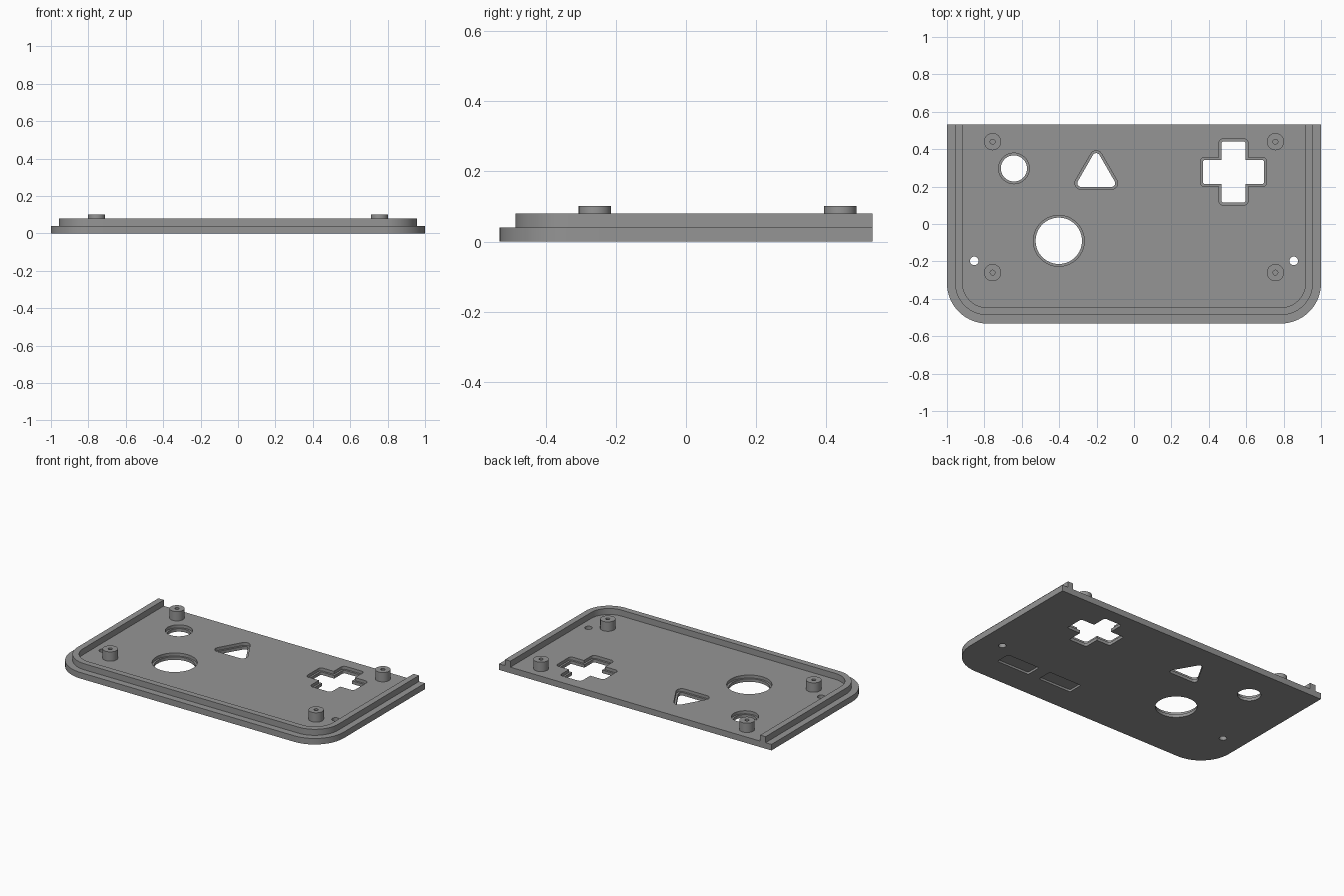
import bpy, bmesh, math
from mathutils import Vector

if "Cube" in bpy.data.objects:
    bpy.data.objects.remove(bpy.data.objects["Cube"])

grey = bpy.data.materials.new("grey plastic")
grey.diffuse_color = (0.3, 0.3, 0.3, 1)
grey.use_nodes = True
grey.node_tree.nodes["Principled BSDF"].inputs["Base Color"].default_value = grey.diffuse_color

FLOOR, RIM_TOP, BOSS_TOP = 0.04, 0.08, 0.102
BACK = 0.532


def finish(name, bm):
    bmesh.ops.recalc_face_normals(bm, faces=bm.faces)
    mesh = bpy.data.meshes.new(name)
    bm.to_mesh(mesh)
    bm.free()
    mesh.materials.append(grey)
    ob = bpy.data.objects.new(name, mesh)
    bpy.context.collection.objects.link(ob)
    return ob


def rounded(points, radii, steps=8):
    """Polygon outline with an arc at each corner that has a radius."""
    out, n = [], len(points)
    for i, r in enumerate(radii):
        p = Vector(points[i])
        if r == 0:
            out.append(p)
            continue
        a = (Vector(points[i - 1]) - p).normalized()
        b = (Vector(points[(i + 1) % n]) - p).normalized()
        half = a.angle(b) / 2
        c = p + (a + b).normalized() * r / math.sin(half)
        t = r / math.tan(half)
        u, v = p + a * t - c, p + b * t - c
        sweep = math.pi - 2 * half
        for k in range(steps + 1):
            f = k / steps
            out.append(c + (u * math.sin((1 - f) * sweep) + v * math.sin(f * sweep)) / math.sin(sweep))
    return out


def circle(x, y, r, n=48):
    return [Vector((x + r * math.cos(2 * math.pi * i / n), y + r * math.sin(2 * math.pi * i / n))) for i in range(n)]


def prism(name, outline, z0, z1):
    bm = bmesh.new()
    face = bm.faces.new([bm.verts.new((p.x, p.y, z0)) for p in outline])
    top = bmesh.ops.extrude_face_region(bm, geom=[face])["geom"]
    bmesh.ops.translate(bm, vec=(0, 0, z1 - z0), verts=[g for g in top if isinstance(g, bmesh.types.BMVert)])
    return finish(name, bm)


def cut(target, outline, z0, z1):
    cutter = prism("cutter", outline, z0, z1)
    cutter.hide_render = True
    mod = target.modifiers.new("cut", "BOOLEAN")
    mod.operation, mod.solver, mod.object = "DIFFERENCE", "EXACT", cutter
    bpy.context.view_layer.objects.active = target
    bpy.ops.object.modifier_apply(modifier=mod.name)
    bpy.data.objects.remove(cutter)


def tray(x, front, r):
    """Outline square at the back and rounded at the front."""
    return rounded([(-x, BACK), (-x, front), (x, front), (x, BACK)], [0, r, r, 0], 14)


def cross(x, y, l, w, r):
    q = [(w, l), (w, w), (l, w), (l, -w), (w, -w), (w, -l), (-w, -l), (-w, -w), (-l, -w), (-l, w), (-w, w), (-w, l)]
    return rounded([(x + a, y + b) for a, b in q], [0 if abs(a) == abs(b) else r for a, b in q], 5)


def triangle(x, y, inradius, r):
    h = math.sqrt(3) * inradius
    return rounded([(x, y + 2 * inradius), (x - h, y - inradius), (x + h, y - inradius)], [r] * 3, 6)


def box(x, y, w, h, r):
    return rounded([(x - w, y - h), (x + w, y - h), (x + w, y + h), (x - w, y + h)], [r] * 4, 4)


# Face plate
plate = prism("face_plate", tray(1.0, -0.532, 0.215), 0, FLOOR)

# Button openings, each with a wider ledge on the inside
openings = [
    (circle(-0.642, 0.297, 0.07), circle(-0.642, 0.297, 0.082)),
    (circle(-0.402, -0.09, 0.124, 64), circle(-0.402, -0.09, 0.136, 64)),
    (triangle(-0.202, 0.265, 0.067, 0.02), triangle(-0.202, 0.265, 0.08, 0.033)),
    (cross(0.532, 0.278, 0.164, 0.065, 0.012), cross(0.532, 0.278, 0.177, 0.078, 0.022)),
]
for through, ledge in openings:
    cut(plate, through, -0.02, 0.06)
    cut(plate, ledge, 0.02, 0.06)

# Small side holes and two shallow pockets underneath
for x in (-0.854, 0.854):
    cut(plate, circle(x, -0.197, 0.023, 24), -0.02, 0.06)
for x in (0.315, 0.638):
    cut(plate, box(x, -0.308, 0.12, 0.05, 0.012), -0.02, 0.014)

# Raised rim, open at the back
rim = prism("rim", tray(0.957, -0.487, 0.172) + tray(0.917, -0.447, 0.132)[::-1], FLOOR, RIM_TOP)


# Screw bosses with blind holes
def boss(name, x, y):
    bm = bmesh.new()
    rings = [[bm.verts.new((p.x, p.y, z)) for p in circle(x, y, r, 32)]
             for r, z in ((0.046, FLOOR), (0.046, BOSS_TOP), (0.013, BOSS_TOP), (0.013, FLOOR))]
    for a, b in zip(rings, rings[1:]):
        for i in range(32):
            j = (i + 1) % 32
            bm.faces.new((a[i], a[j], b[j], b[i]))
    return finish(name, bm)


parts = [plate, rim]
for side, x in (("left", -0.756), ("right", 0.756)):
    for end, y in (("front", -0.26), ("back", 0.44)):
        parts.append(boss(f"screw_boss_{end}_{side}", x, y))

# Smooth round walls, sharp edges
bpy.ops.object.select_all(action="DESELECT")
for ob in parts:
    ob.select_set(True)
bpy.context.view_layer.objects.active = plate
bpy.ops.object.shade_smooth_by_angle(angle=math.radians(30))
